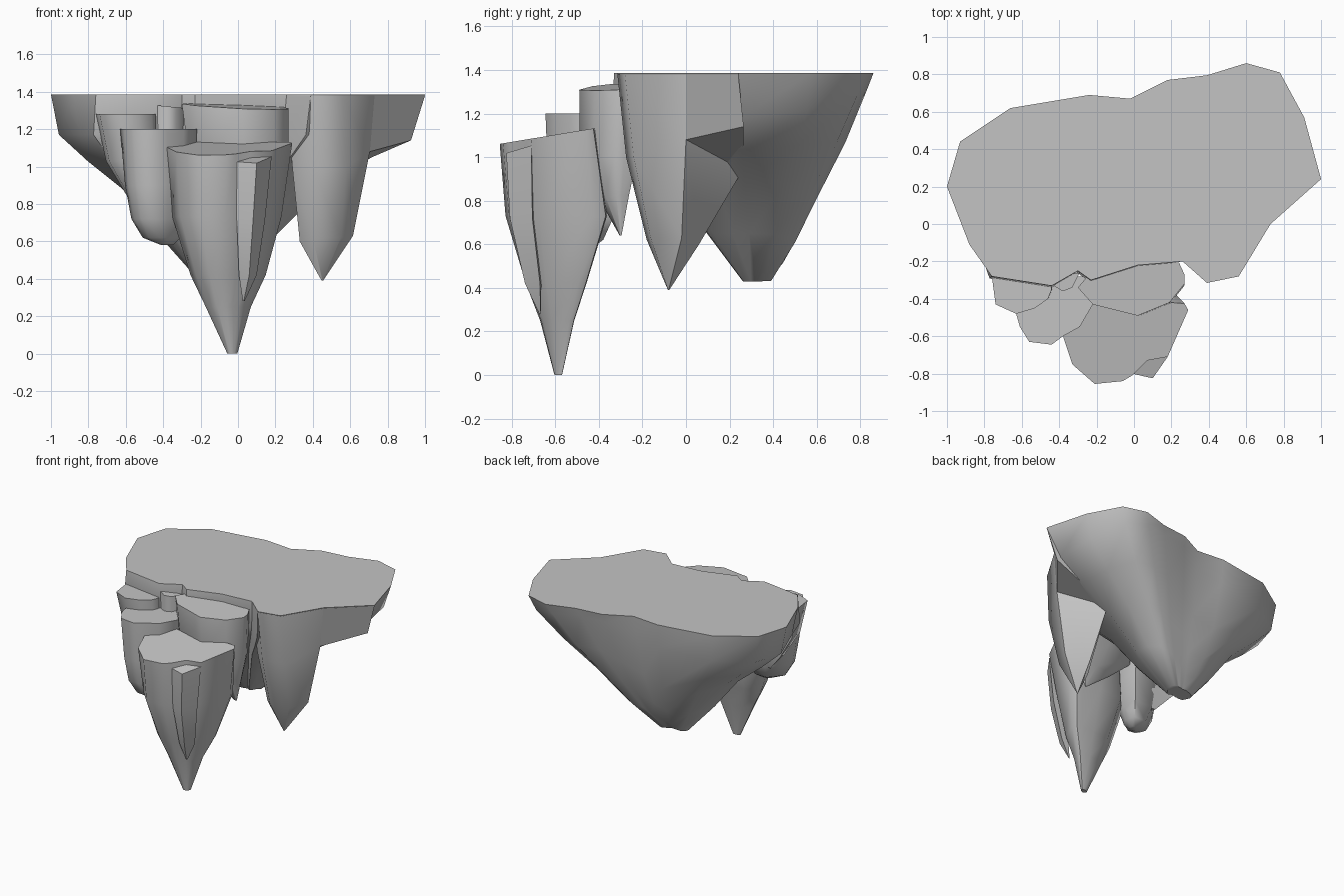
import bpy, bmesh, math

stone = bpy.data.materials.new("grey_stone")
stone.diffuse_color = (0.55, 0.55, 0.55, 1)


def loft(name, rings, angle=58):
    """Skin a stack of point rings (top to bottom) and cap both ends."""
    bm = bmesh.new()
    loops = [[bm.verts.new(p) for p in ring] for ring in rings]
    n = len(loops[0])
    for a, b in zip(loops, loops[1:]):
        for i in range(n):
            j = (i + 1) % n
            bm.faces.new((a[i], a[j], b[j], b[i]))
    bm.faces.new(loops[0])
    bm.faces.new(loops[-1])
    bmesh.ops.remove_doubles(bm, verts=bm.verts, dist=0.0005)
    bmesh.ops.recalc_face_normals(bm, faces=bm.faces)
    me = bpy.data.meshes.new(name)
    bm.to_mesh(me)
    bm.free()
    me.materials.append(stone)
    ob = bpy.data.objects.new(name, me)
    bpy.context.collection.objects.link(ob)
    bpy.ops.object.select_all(action='DESELECT')
    ob.select_set(True)
    bpy.context.view_layer.objects.active = ob
    bpy.ops.object.shade_smooth_by_angle(angle=math.radians(angle))
    return ob


def pillar(name, outline, center, top, rings, lower=None):
    """Rock pillar: flat top, then rings of (x scale, y scale, x, y, z) tapering down."""
    cx, cy = center
    stack = [[(x, y, top(x, y)) for x, y in outline]]
    for sx, sy, rx, ry, z in rings:
        stack.append([(rx + sx * (x - cx), ry + sy * (y - cy), z)
                      for x, y in lower or outline])
    return loft(name, stack)


# Main rock: flat plateau narrowing to a low keel, fuller at the back
plateau = [(-1, .2), (-.93, .44), (-.66, .62), (-.24, .69), (-.02, .67), (.18, .77),
           (.39, .795), (.6, .86), (.78, .81), (.91, .57), (1, .24), (.73, 0),
           (.56, -.28), (.39, -.315), (.26, -.2), (.02, -.22), (-.23, -.3),
           (-.3, -.25), (-.44, -.33), (-.76, -.28), (-.88, -.11)]
KX, KY = -.15, .3
main = [[(x, y, 1.385) for x, y in plateau]]
# scale, side height, back height, lift of the back right corner, front scale, y shift
for f, z_side, z_back, lift, f_front, sy in [
        (.95, 1.17, 1.2, .15, 1.02, 0), (.77, 1.03, .84, .1, .86, 0),
        (.55, .88, .62, .02, .56, 0), (.34, .65, .5, 0, .34, .01), (.11, .43, .44, 0, .11, .03)]:
    ring = []
    for x, y in plateau:
        dx, dy = x - KX, y - KY
        r = math.hypot(dx, dy)
        w = max(0, dy / r) ** 2.5
        corner = max(0, (.7 * dx + .71 * dy) / r) ** 8
        s = f_front if x < .25 and y < -.19 else f
        if x > .5 and y < .3:      # tuck in behind the right wall
            s *= .95
        ring.append((KX + s * dx, KY + sy + s * dy,
                     z_side + w * (z_back - z_side) + corner * lift))
    main.append(ring)
loft("main_rock", main, 45)

# Front right pillar, cut flat at the back
loft("right_pillar", [
    [(.26, -.2, 1.38), (.39, -.315, 1.38), (.56, -.28, 1.38), (.73, 0, 1.38), (.46, .26, 1.38)],
    [(.29, -.18, 1.0), (.4, -.275, 1.0), (.58, -.24, 1.0), (.705, 0, 1.08), (.46, .26, .94)],
    [(.33, -.11, .6), (.4, -.18, .62), (.55, -.16, .62), (.615, -.02, .63), (.45, .06, .6)],
    [(.447, -.08, .39), (.449, -.083, .39), (.453, -.082, .39), (.455, -.08, .39), (.45, -.077, .39)],
])

# Flat wall under the right edge of the plateau
loft("right_overhang", [
    [(.73, 0, 1.38), (1, .24, 1.38), (.5, .4, 1.38)],
    [(.705, 0, 1.08), (.925, .265, 1.14), (.46, .26, .94)],
], 30)

# Tall front spike with a gently sloping top
pillar("front_spike",
       [(-.38, -.6), (-.22, -.43), (.02, -.49), (.2, -.42), (.27, -.425), (.29, -.46),
        (.18, -.71), (.07, -.73), (-.01, -.81), (-.06, -.84), (-.21, -.855), (-.33, -.75)],
       (-.04, -.62), lambda x, y: 1.06 + .165 * (y + .86),
       [(.87, 1.07, -.055, -.577, .73), (.6, .64, -.05, -.585, .42),
        (.36, .36, -.05, -.585, .25), (.08, .08, -.03, -.585, 0)],
       [(-.38, -.6), (-.22, -.45), (.02, -.42), (.2, -.42), (.27, -.425), (.29, -.48),
        (.18, -.71), (.1, -.76), (.02, -.81), (-.06, -.84), (-.21, -.855), (-.33, -.75)])

# Sharp chip leaning on the spike
pillar("spike_chip", [(-.01, -.8), (.1, -.825), (.18, -.71), (.07, -.70)],
       (.08, -.76), lambda x, y: 1.02 + .3 * (y + .82),
       [(.8, .9, .065, -.75, .72), (.5, .6, .05, -.70, .42), (.05, .05, .03, -.67, .28)])

# Pillar behind the spike
pillar("middle_pillar",
       [(-.3, -.34), (-.25, -.28), (.02, -.21), (.24, -.205), (.27, -.27), (.27, -.32),
        (.19, -.42), (.02, -.49), (-.22, -.43)],
       (0, -.34), lambda x, y: 1.32 - .05 * x + .07 * (y + .35),
       [(.92, .92, .02, -.35, 1.0), (.5, .5, .1, -.33, .82), (.03, .03, .19, -.3, .64)])

# Upper left pillar
pillar("upper_left_pillar",
       [(-.76, -.28), (-.44, -.31), (-.44, -.35), (-.46, -.4), (-.53, -.45), (-.63, -.48),
        (-.74, -.43)],
       (-.6, -.37), lambda x, y: 1.28,
       [(.85, .85, -.57, -.36, 1.03), (.55, .55, -.51, -.34, .85), (.2, .2, -.45, -.36, .72)])

# Lower left pillar
pillar("lower_left_pillar",
       [(-.63, -.48), (-.61, -.55), (-.56, -.63), (-.44, -.645), (-.38, -.6), (-.29, -.55),
        (-.22, -.43), (-.26, -.28), (-.46, -.28)],
       (-.43, -.5), lambda x, y: 1.2,
       [(.92, .92, -.42, -.5, .9), (.75, .75, -.42, -.5, .72), (.5, .5, -.41, -.49, .62),
        (.15, .15, -.38, -.47, .58)])

# Small wedge stone between the pillars
pillar("wedge_stone", [(-.43, -.33), (-.38, -.36), (-.33, -.34), (-.29, -.26), (-.36, -.27)],
       (-.36, -.32), lambda x, y: 1.32 + .1 * (-.36 - x),
       [(1, 1, -.36, -.32, 1.1)])
